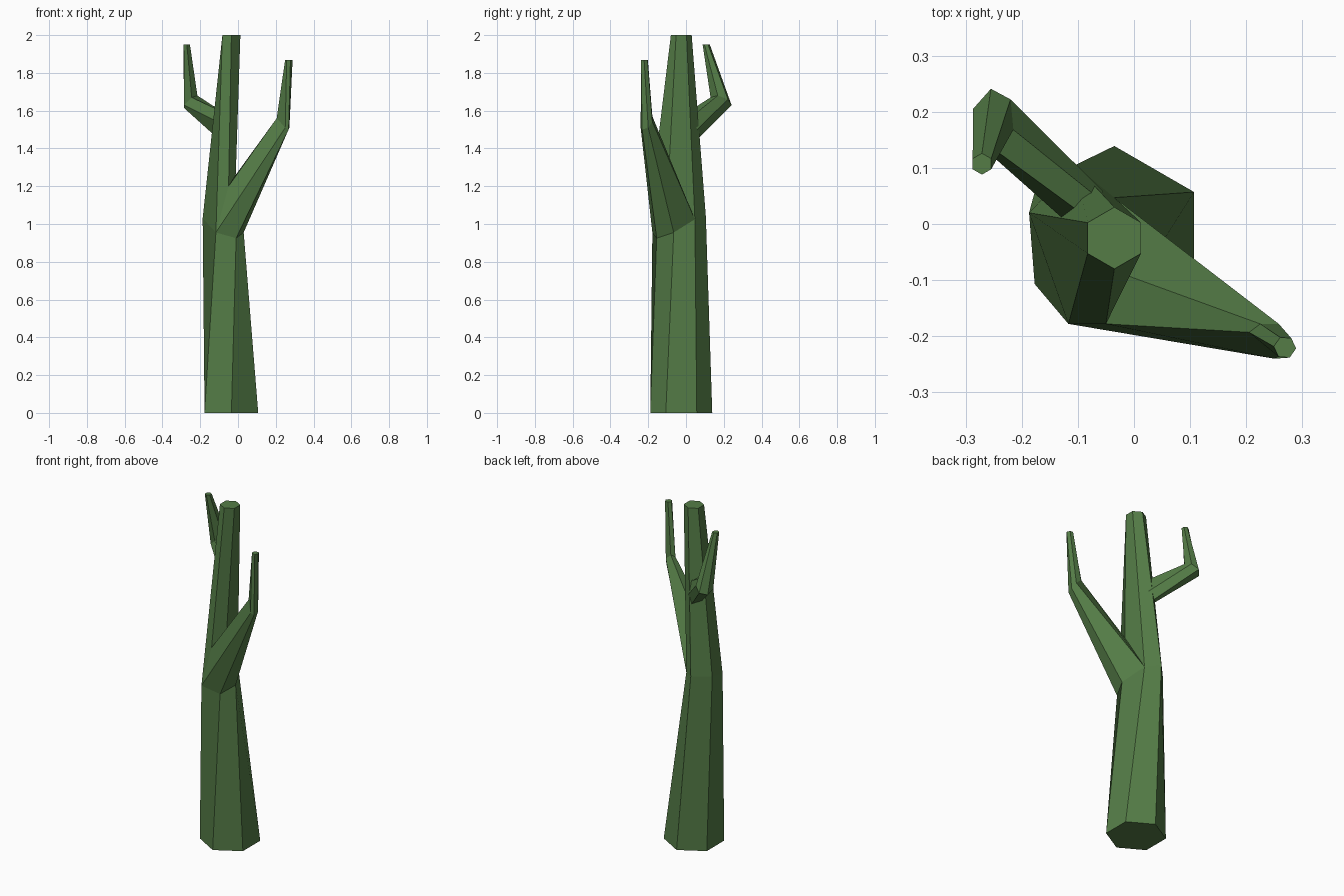
import bpy, bmesh, math

if "Cube" in bpy.data.objects:
    bpy.data.objects.remove(bpy.data.objects["Cube"])

green = bpy.data.materials.new("cactus green")
green.diffuse_color = (0.089, 0.202, 0.062, 1)
green.use_nodes = True
green.node_tree.nodes["Principled BSDF"].inputs["Base Color"].default_value = green.diffuse_color


def hexagon(x, y, z, r, phase, step=60):
    """Flat six-sided ring."""
    return [(x + r * math.cos(math.radians(phase + step * i)),
             y + r * math.sin(math.radians(phase + step * i)), z) for i in range(6)]


def loft(name, rings, cap_start=False):
    """Skin six-sided rings, closing the far end."""
    bm = bmesh.new()
    rows = [[bm.verts.new(p) for p in ring] for ring in rings]
    for a, b in zip(rows, rows[1:]):
        for i in range(6):
            j = (i + 1) % 6
            bm.faces.new((a[i], a[j], b[j], b[i]))
    bm.faces.new(rows[-1])
    if cap_start:
        bm.faces.new(rows[0])
    # consistent outward normals, including on open parts
    bmesh.ops.recalc_face_normals(bm, faces=bm.faces)
    mesh = bpy.data.meshes.new(name)
    bm.to_mesh(mesh)
    bm.free()
    mesh.materials.append(green)
    obj = bpy.data.objects.new(name, mesh)
    bpy.context.collection.objects.link(obj)
    return obj


# Fork corners: the outer ring below the fork, plus two crotch corners
a, b, c = (-0.117, -0.178, 0.955), (-0.01, -0.155, 0.925), (0.03, -0.065, 0.955)
d, e, f = (-0.035, 0.047, 1.025), (-0.105, 0.105, 1.04), (-0.187, 0.02, 1.03)
g, h = (-0.05, -0.178, 1.2), (-0.012, -0.092, 1.26)

# Lower trunk: open at the fork, capped at the ground
lower = loft("lower_trunk", [[a, b, c, d, e, f], hexagon(-0.035, -0.025, 0, 0.164, 210)])

# Upper trunk continues from the fork to the flat top
loft("upper_trunk", [[a, g, h, d, e, f], hexagon(-0.035, -0.025, 2, 0.055, 210)])

# Large front right branch with an upright end
elbow = [(0.25, -0.24, 1.51), (0.268, -0.232, 1.5), (0.272, -0.2, 1.51),
         (0.258, -0.178, 1.54), (0.225, -0.178, 1.57), (0.205, -0.193, 1.56)]
loft("right_branch", [[a, b, c, d, h, g], elbow, hexagon(0.269, -0.22, 1.867, 0.02, 235)])

# Small back left branch, rooted in the upper trunk
root = [(-0.12, 0.022, 1.465), (-0.08, 0.062, 1.45), (-0.055, 0.058, 1.5),
        (-0.062, 0.045, 1.58), (-0.095, 0.02, 1.6), (-0.125, 0.008, 1.55)]
elbow = [(-0.287, 0.205, 1.615), (-0.255, 0.241, 1.63), (-0.22, 0.222, 1.66),
         (-0.215, 0.168, 1.68), (-0.245, 0.13, 1.67), (-0.285, 0.15, 1.63)]
loft("left_branch", [root, elbow, hexagon(-0.271, 0.107, 1.95, 0.019, 150, -60)], True)
